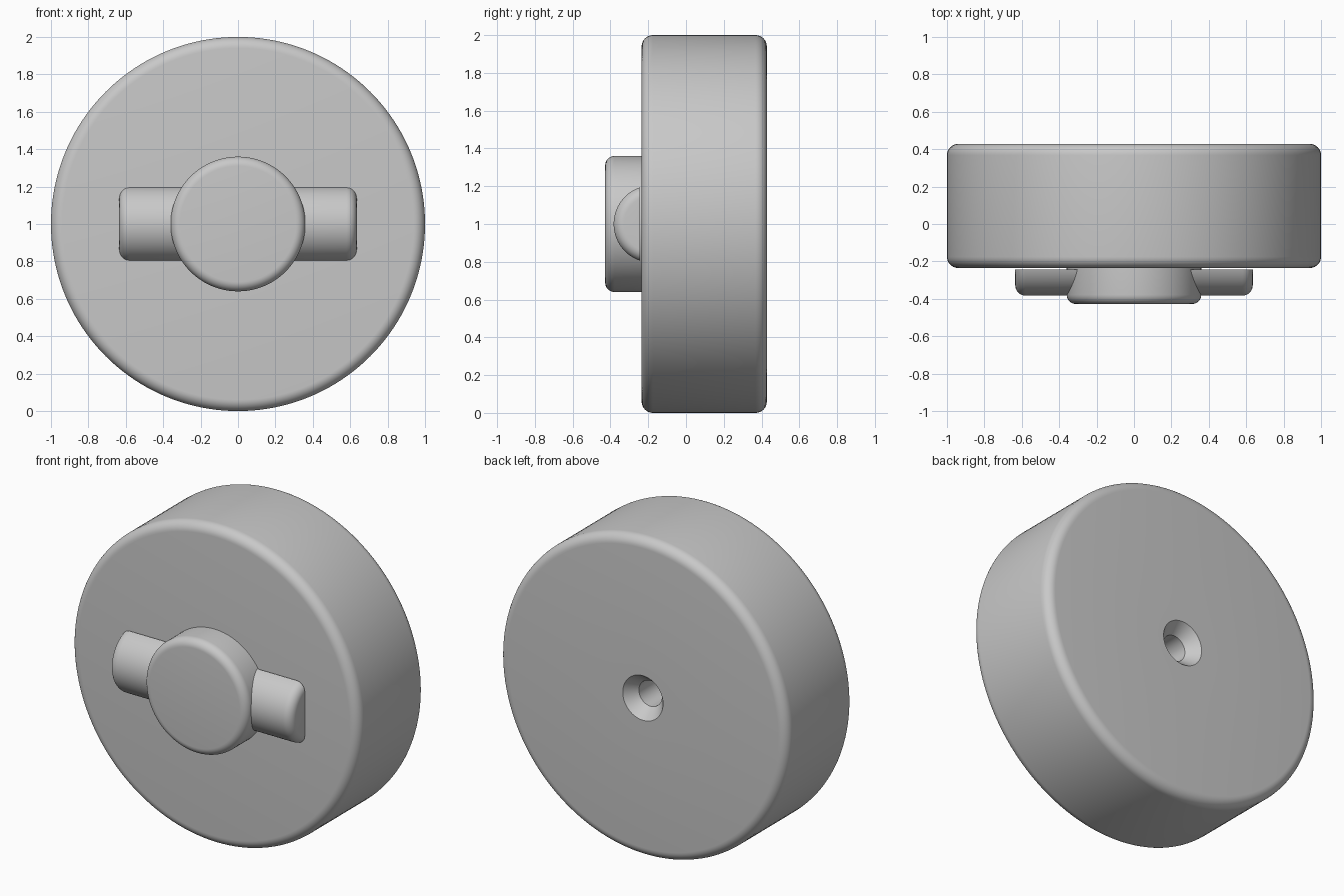
import bpy, bmesh, math
from mathutils import Matrix, Vector

cube = bpy.data.objects.get("Cube")
if cube:
    bpy.data.objects.remove(cube, do_unlink=True)

grey = bpy.data.materials.new("light_grey")
grey.use_nodes = True
GREY = (0.58, 0.58, 0.58, 1)
grey.diffuse_color = GREY
grey.node_tree.nodes["Principled BSDF"].inputs["Base Color"].default_value = GREY


def fillet(radius, along, r, sign, steps=8):
    """Quarter round at a rim: sign -1 rounds the low end, +1 the high end."""
    pts = []
    for i in range(steps + 1):
        a = math.pi / 2 * i / steps
        pts.append((radius - r + r * math.sin(a), along + sign * r * (math.cos(a) - 1)))
    return pts if sign < 0 else pts[::-1]


def lathe(name, profile, turn, centre, cut_y=None, segments=160):
    """Revolve (radius, along) points about z, turn the axis, then move it."""
    bm = bmesh.new()
    verts = [bm.verts.new((r, 0, h)) for r, h in profile]
    edges = [bm.edges.new(pair) for pair in zip(verts, verts[1:])]
    bmesh.ops.spin(bm, geom=verts + edges, cent=(0, 0, 0), axis=(0, 0, 1),
                   angle=2 * math.pi, steps=segments, use_duplicate=False)
    bmesh.ops.remove_doubles(bm, verts=bm.verts, dist=0.0001)
    bm.transform(Matrix.Translation(centre) @ turn)
    if cut_y is not None:
        # Slice off the rear and close the flat back
        bmesh.ops.bisect_plane(bm, geom=bm.verts[:] + bm.edges[:] + bm.faces[:],
                               plane_co=(0, cut_y, 0), plane_no=(0, 1, 0), clear_outer=True)
        bmesh.ops.holes_fill(bm, edges=[e for e in bm.edges if e.is_boundary])
    bmesh.ops.recalc_face_normals(bm, faces=bm.faces)
    mesh = bpy.data.meshes.new(name)
    bm.to_mesh(mesh)
    bm.free()
    mesh.materials.append(grey)
    obj = bpy.data.objects.new(name, mesh)
    bpy.context.collection.objects.link(obj)
    bpy.ops.object.select_all(action="DESELECT")
    obj.select_set(True)
    bpy.context.view_layer.objects.active = obj
    bpy.ops.object.shade_smooth_by_angle(angle=math.radians(30))
    return obj


to_y = Matrix.Rotation(-math.pi / 2, 4, "X")   # lathe axis to +y
to_x = Matrix.Rotation(math.pi / 2, 4, "Y")    # lathe axis to +x
FRONT, BACK, NOSE = -0.235, 0.428, -0.428

# Thick disc with rounded rims and a countersunk bore in the back
lathe("disc_body",
      [(0, FRONT)] + fillet(1, FRONT, 0.06, -1) + fillet(1, BACK, 0.06, 1)
      + [(0.14, BACK), (0.08, BACK - 0.075), (0.08, -0.2), (0, -0.2)],
      to_y, Vector((0, 0, 1)))

# Round knob on the front
lathe("centre_knob",
      [(0, NOSE)] + fillet(0.36, NOSE, 0.05, -1) + [(0.36, FRONT), (0, FRONT)],
      to_y, Vector((0, 0, 1)))

# Half-round grip bar running through the knob
lathe("grip_bar",
      [(0, -0.635)] + fillet(0.205, -0.635, 0.055, -1)
      + fillet(0.205, 0.635, 0.055, 1) + [(0, 0.635)],
      to_x, Vector((0, -0.178, 1)), cut_y=-0.243, segments=96)
